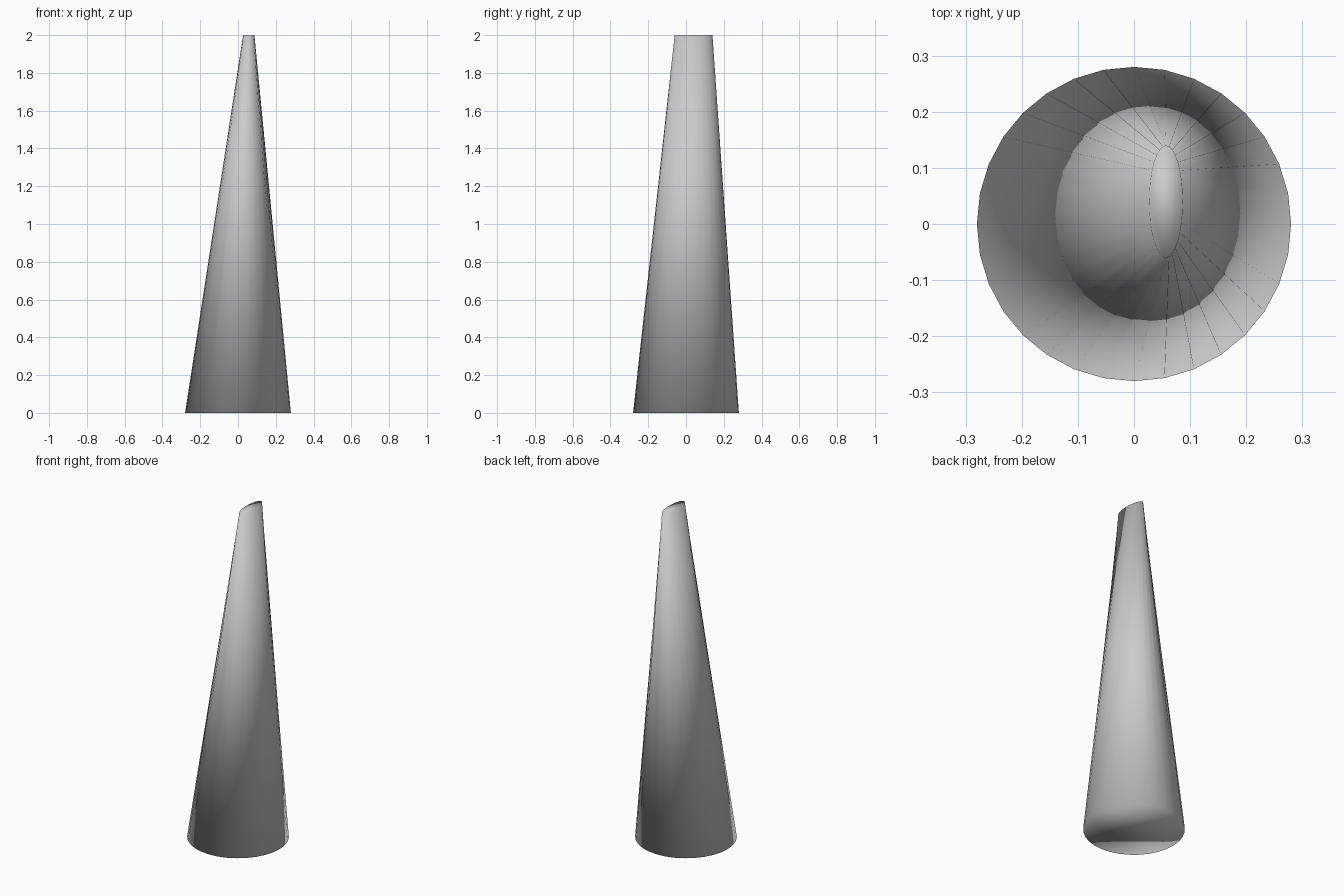
import bpy, bmesh
from math import cos, sin, tau

if "Cube" in bpy.data.objects:
    bpy.data.objects.remove(bpy.data.objects["Cube"])

SIDES = 32


def ring(bm, cx, cy, z, rx, ry):
    return [bm.verts.new((cx + rx * cos(tau * i / SIDES),
                          cy + ry * sin(tau * i / SIDES), z))
            for i in range(SIDES)]


# Tapered body: round base lofted to a thin, offset elliptical tip
bm = bmesh.new()
base = ring(bm, 0, 0, 0, 0.28, 0.28)
tip = ring(bm, 0.057, 0.04, 2.0, 0.03, 0.10)
for i in range(SIDES):
    j = (i + 1) % SIDES
    bm.faces.new((base[i], base[j], tip[j], tip[i]))

# End caps
bm.faces.new(base[::-1])
bm.faces.new(tip)

# The whole surface is smooth shaded, including across the rims
for f in bm.faces:
    f.smooth = True

mesh = bpy.data.meshes.new("tapered_horn")
bm.to_mesh(mesh)
bm.free()
bpy.context.collection.objects.link(bpy.data.objects.new("tapered_horn", mesh))
